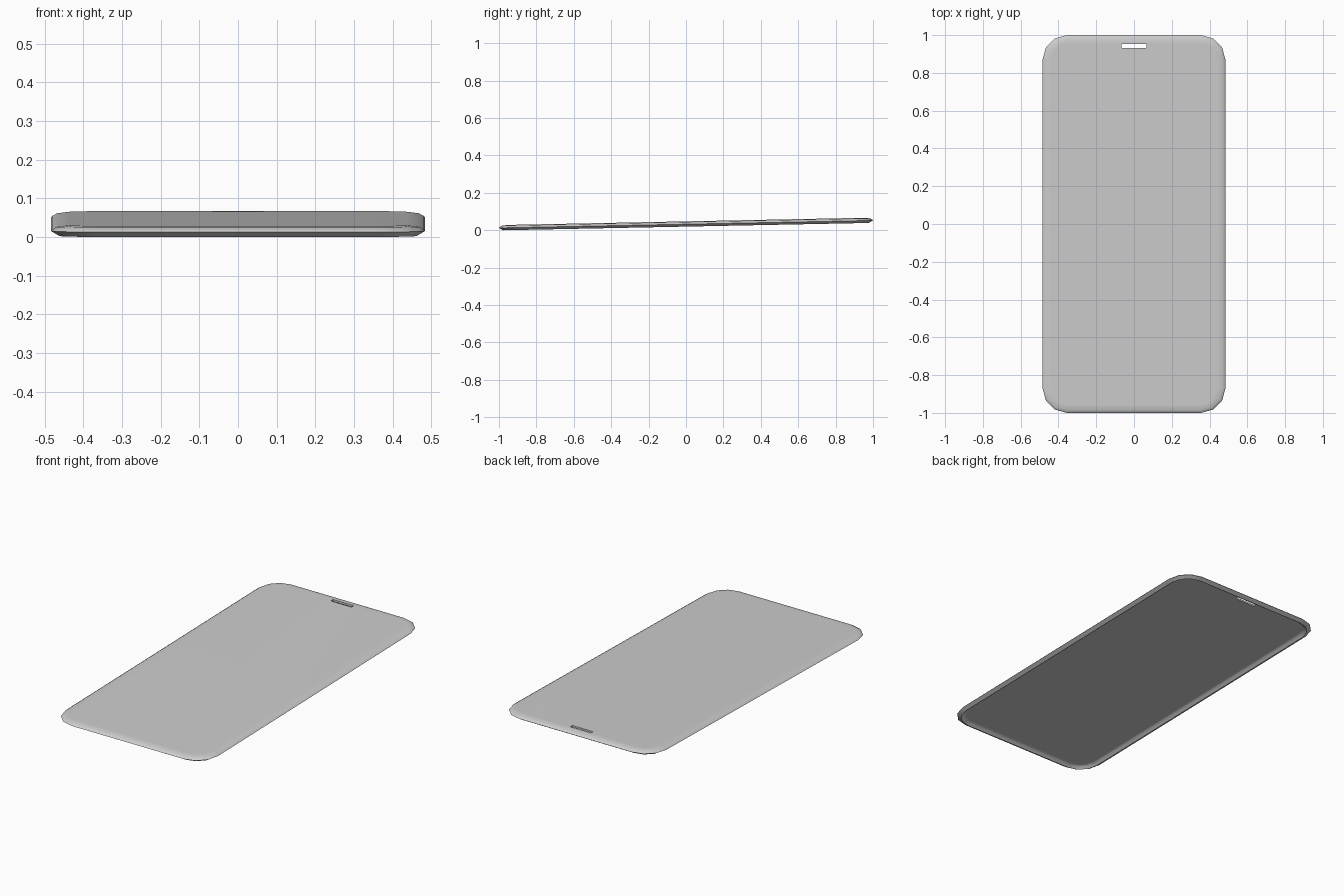
import bpy, bmesh, math

if "Cube" in bpy.data.objects:
    bpy.data.objects.remove(bpy.data.objects["Cube"])

HALF_X, HALF_Y, RADIUS, SLOPE = 0.484, 1.0, 0.13, 0.02


def outline(hx, hy, radius, steps, cy=0.0):
    """Points of a rounded rectangle, counter-clockwise."""
    pts = []
    for i, (sx, sy) in enumerate([(1, 1), (-1, 1), (-1, -1), (1, -1)]):
        for k in range(steps + 1):
            a = math.pi / 2 * (i + k / steps)
            pts.append((sx * (hx - radius) + radius * math.cos(a),
                        cy + sy * (hy - radius) + radius * math.sin(a)))
    return pts


def loft(name, sections, material):
    """Closed solid through a stack of (points, height) sections, gently tilted."""
    bm = bmesh.new()
    rings = [[bm.verts.new((x, y, z + SLOPE * (y + 0.98))) for x, y in pts]
             for pts, z in sections]
    for low, high in zip(rings, rings[1:]):
        n = len(low)
        for i in range(n):
            j = (i + 1) % n
            bm.faces.new((low[i], low[j], high[j], high[i]))
    bm.faces.new(rings[0][::-1])
    bm.faces.new(rings[-1])
    bmesh.ops.recalc_face_normals(bm, faces=bm.faces)
    mesh = bpy.data.meshes.new(name)
    bm.to_mesh(mesh)
    bm.free()
    mesh.materials.append(material)
    obj = bpy.data.objects.new(name, mesh)
    bpy.context.collection.objects.link(obj)
    return obj


grey = bpy.data.materials.new("mid_grey")
grey.use_nodes = True
grey.diffuse_color = (0.61, 0.61, 0.61, 1)
grey.node_tree.nodes["Principled BSDF"].inputs["Base Color"].default_value = (0.61, 0.61, 0.61, 1)

# Thin sheet with a curled rim: recessed underside, slanted lip, soft top edge
profile = [(0.05, 0.018), (0.035, 0.012), (0.022, 0.0),
           (0.0, 0.013), (0.003, 0.017), (0.015, 0.024), (0.045, 0.028)]
panel = loft("glass_panel",
             [(outline(HALF_X - d, HALF_Y - d, RADIUS - d, 3), z) for d, z in profile],
             grey)

# Earpiece slot cut right through the panel near the back edge
slot = outline(0.066, 0.01, 0.004, 2, cy=0.943)
cutter = loft("slot_cutter", [(slot, -0.05), (slot, 0.08)], grey)
cutter.hide_render = True

bpy.ops.object.select_all(action='DESELECT')
panel.select_set(True)
bpy.context.view_layer.objects.active = panel
cut = panel.modifiers.new("earpiece_slot", 'BOOLEAN')
cut.operation = 'DIFFERENCE'
cut.solver = 'EXACT'
cut.object = cutter
bpy.ops.object.modifier_apply(modifier=cut.name)
bpy.data.objects.remove(cutter)

# Soft top edge, crisp lip and slot
bpy.ops.object.shade_smooth_by_angle(angle=math.radians(32))
weighted = panel.modifiers.new("flat_top_shading", 'WEIGHTED_NORMAL')
weighted.keep_sharp = True
